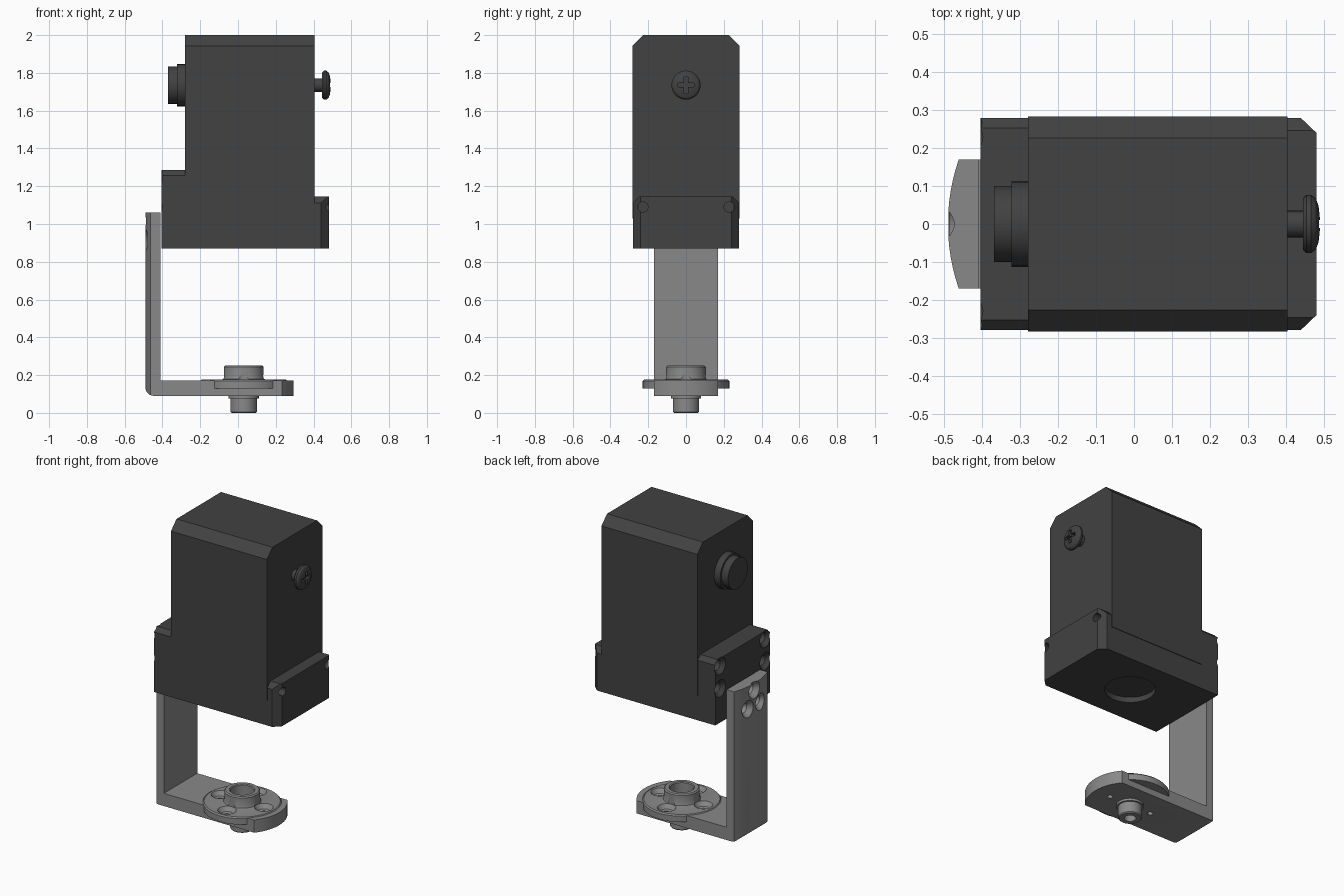
import bpy, bmesh, math
from mathutils import Vector

if "Cube" in bpy.data.objects:
    bpy.data.objects.remove(bpy.data.objects["Cube"])


def material(name, v):
    m = bpy.data.materials.new(name)
    m.diffuse_color = (v, v, v, 1)
    m.use_nodes = True
    m.node_tree.nodes["Principled BSDF"].inputs["Base Color"].default_value = m.diffuse_color
    return m


DARK = material("dark plastic", 0.054)
GREY = material("grey metal", 0.25)


def place(axis, a, b, t):
    return {"x": (t, a, b), "y": (a, t, b), "z": (a, b, t)}[axis]


def finish(name, bm, mat):
    bmesh.ops.recalc_face_normals(bm, faces=bm.faces)
    me = bpy.data.meshes.new(name)
    bm.to_mesh(me)
    bm.free()
    ob = bpy.data.objects.new(name, me)
    bpy.context.collection.objects.link(ob)
    me.materials.append(mat)
    smooth(ob)
    return ob


def smooth(ob):
    for p in ob.data.polygons:
        p.use_smooth = True
    ob.data.set_sharp_from_angle(angle=math.radians(30))


def prism(name, pts, axis, lo, hi, mat=DARK, trims=()):
    """Extrude a 2D outline along an axis, then trim by (point, normal) planes."""
    bm = bmesh.new()
    f = bm.faces.new([bm.verts.new(place(axis, a, b, lo)) for a, b in pts])
    top = bmesh.ops.extrude_face_region(bm, geom=[f])["geom"]
    d = Vector(place(axis, 0, 0, hi - lo))
    bmesh.ops.translate(bm, vec=d, verts=[v for v in top if isinstance(v, bmesh.types.BMVert)])
    for co, no in trims:
        bmesh.ops.bisect_plane(bm, geom=bm.verts[:] + bm.edges[:] + bm.faces[:],
                               plane_co=co, plane_no=no, clear_outer=True)
        bmesh.ops.holes_fill(bm, edges=[e for e in bm.edges if e.is_boundary])
    return finish(name, bm, mat)


def lathe(name, prof, axis, c, mat=DARK, n=32):
    """Revolve a closed (radius, distance) outline about an axis through c."""
    bm = bmesh.new()
    rings = []
    for r, t in prof:
        rings.append([bm.verts.new(Vector(c) + Vector(place(
            axis, r * math.cos(2 * math.pi * i / n), r * math.sin(2 * math.pi * i / n), t)))
            for i in range(n)])
    for k, ring in enumerate(rings):
        nxt = rings[(k + 1) % len(rings)]
        if prof[k][0] == 0 and prof[(k + 1) % len(prof)][0] == 0:
            continue
        for i in range(n):
            j = (i + 1) % n
            bm.faces.new((ring[i], ring[j], nxt[j], nxt[i]))
    bmesh.ops.remove_doubles(bm, verts=bm.verts, dist=1e-5)
    bmesh.ops.dissolve_degenerate(bm, edges=bm.edges, dist=1e-5)
    return finish(name, bm, mat)


def carve(ob, cutters, op="DIFFERENCE"):
    """Apply booleans and remove the cutters."""
    for c in cutters:
        c.hide_render = True
        m = ob.modifiers.new("cut", "BOOLEAN")
        m.operation, m.solver, m.object = op, "EXACT", c
    bpy.context.view_layer.update()
    dg = bpy.context.evaluated_depsgraph_get()
    me = bpy.data.meshes.new_from_object(ob.evaluated_get(dg))
    ob.modifiers.clear()
    ob.data = me
    for c in cutters:
        bpy.data.objects.remove(c)
    smooth(ob)


def rect(a0, a1, b0, b1):
    return [(a0, b0), (a1, b0), (a1, b1), (a0, b1)]


def chamfered(w, z0, z1, c):
    return [(-w, z0), (w, z0), (w, z1 - c), (w - c, z1), (-w + c, z1), (-w, z1 - c)]


def arc(cx, r, a0, a1, n):
    return [(cx + r * math.cos(a0 + (a1 - a0) * i / n), r * math.sin(a0 + (a1 - a0) * i / n))
            for i in range(n + 1)]


# upper cover and lower housing
prism("upper_cover", chamfered(0.284, 1.03, 2.0, 0.057), "x", -0.28, 0.405)
housing = prism("lower_housing", rect(-0.28, 0.28, 0.87, 1.03), "x", -0.28, 0.405)
carve(housing, [lathe("recess_cutter", [(0, -0.05), (0.15, -0.05), (0.15, 0.035), (0, 0.035)],
                      "z", (0.03, 0, 0.87), n=48)])

# side mounting block with countersunk holes
left = prism("left_block", chamfered(0.28, 0.87, 1.285, 0.027), "x", -0.405, -0.28)
sink_l = [(0, -0.02), (0.055, -0.02), (0.055, 0), (0.035, 0.025), (0.035, 0.06), (0, 0.06)]
carve(left, [lathe("hole_cutter", sink_l, "x", (-0.405, y, z), n=24)
             for y in (-0.23, 0.23) for z in (1.09, 1.235)])

# connector block with chamfered corners and screw holes
right = prism("right_block",
              [(0.405, -0.28), (0.44, -0.28), (0.482, -0.24), (0.482, 0.24), (0.44, 0.28), (0.405, 0.28)],
              "z", 0.87, 1.145,
              trims=[((0, s * 0.28, 1.112), (0, s, 1)) for s in (-1, 1)])
carve(right, [lathe("hole_cutter", [(0, 0), (0.027, 0), (0.027, 0.1), (0, 0.1)],
                    "x", (0.435, y, 1.09), n=20) for y in (-0.228, 0.228)])

# stepped shaft boss
lathe("shaft_boss", [(0, -0.37), (0.1, -0.37), (0.1, -0.323), (0.113, -0.323), (0.113, -0.28), (0, -0.28)],
      "x", (0, 0, 1.735), n=24)

# cross-head screw
screw = lathe("screw", [(0, 0.405), (0.035, 0.405), (0.035, 0.446), (0.068, 0.446), (0.077, 0.455),
                        (0.077, 0.467), (0.068, 0.479), (0.048, 0.487), (0.024, 0.49), (0, 0.491)],
              "x", (0, 0, 1.735))
carve(screw, [prism("slot_cutter", rect(-a, a, 1.735 - b, 1.735 + b), "x", 0.465, 0.52)
              for a, b in ((0.043, 0.011), (0.011, 0.043))])

# L-shaped bracket with rounded ends
HX = 0.03
R = 0.045
corner = [(-0.49 + R - R * math.sin(t * math.pi / 12), 0.09 + R - R * math.cos(t * math.pi / 12))
          for t in range(7)]
bracket = prism("bracket", corner + [(-0.49, 1.06), (-0.41, 1.06), (-0.41, 0.172), (0.31, 0.172), (0.31, 0.09)],
                "y", -0.25, 0.25, GREY)
a, b = math.asin(0.17 / 0.265), math.asin(0.17 / 0.521)
plan = arc(HX, 0.265, -a, a, 12) + arc(HX, 0.521, math.pi - b, math.pi + b, 12)
carve(bracket, [prism("plan_cutter", plan, "z", -0.2, 1.3, GREY)], "INTERSECT")
sink_b = [(0, -0.02), (0.055, -0.02), (0.055, 0), (0.032, 0.03), (0.032, 0.11), (0, 0.11)]
cuts = [lathe("hole_cutter", sink_b, "x", (-0.487, y, z), GREY, 24)
        for y, z in ((0, 1.015), (-0.065, 0.915), (0.065, 0.915))]
cuts.append(lathe("seat_cutter", [(0, 0.13), (0.23, 0.13), (0.23, 0.25), (0, 0.25)], "z", (HX, 0, 0), GREY, 48))
cuts += [lathe("hole_cutter", [(0, 0.05), (0.017, 0.05), (0.017, 0.2), (0, 0.2)],
               "z", (HX + s * 0.153, 0, 0), GREY, 16) for s in (-1, 1)]
cuts.append(lathe("bore_cutter", [(0, 0.05), (0.06, 0.05), (0.06, 0.2), (0, 0.2)], "z", (HX, 0, 0), GREY, 32))
carve(bracket, cuts)

# round horn with hollow hub, lower pin and four countersunk holes
horn = lathe("horn", [(0.035, 0), (0.064, 0), (0.07, 0.006), (0.07, 0.075), (0.08, 0.075), (0.08, 0.09),
                      (0.06, 0.09), (0.06, 0.13), (0.23, 0.13), (0.23, 0.168), (0.223, 0.176), (0.125, 0.176),
                      (0.11, 0.18), (0.105, 0.193), (0.105, 0.243), (0.098, 0.25), (0.075, 0.25),
                      (0.07, 0.245), (0.07, 0.11), (0.035, 0.11)], "z", (HX, 0, 0), GREY, 48)
sink_h = [(0, 0.1), (0.02, 0.1), (0.02, 0.145), (0.036, 0.15), (0.055, 0.176), (0.055, 0.2), (0, 0.2)]
carve(horn, [lathe("hole_cutter", sink_h, "z",
                   (HX + 0.155 * math.cos(k * math.pi / 2), 0.155 * math.sin(k * math.pi / 2), 0), GREY, 24)
             for k in range(4)])
